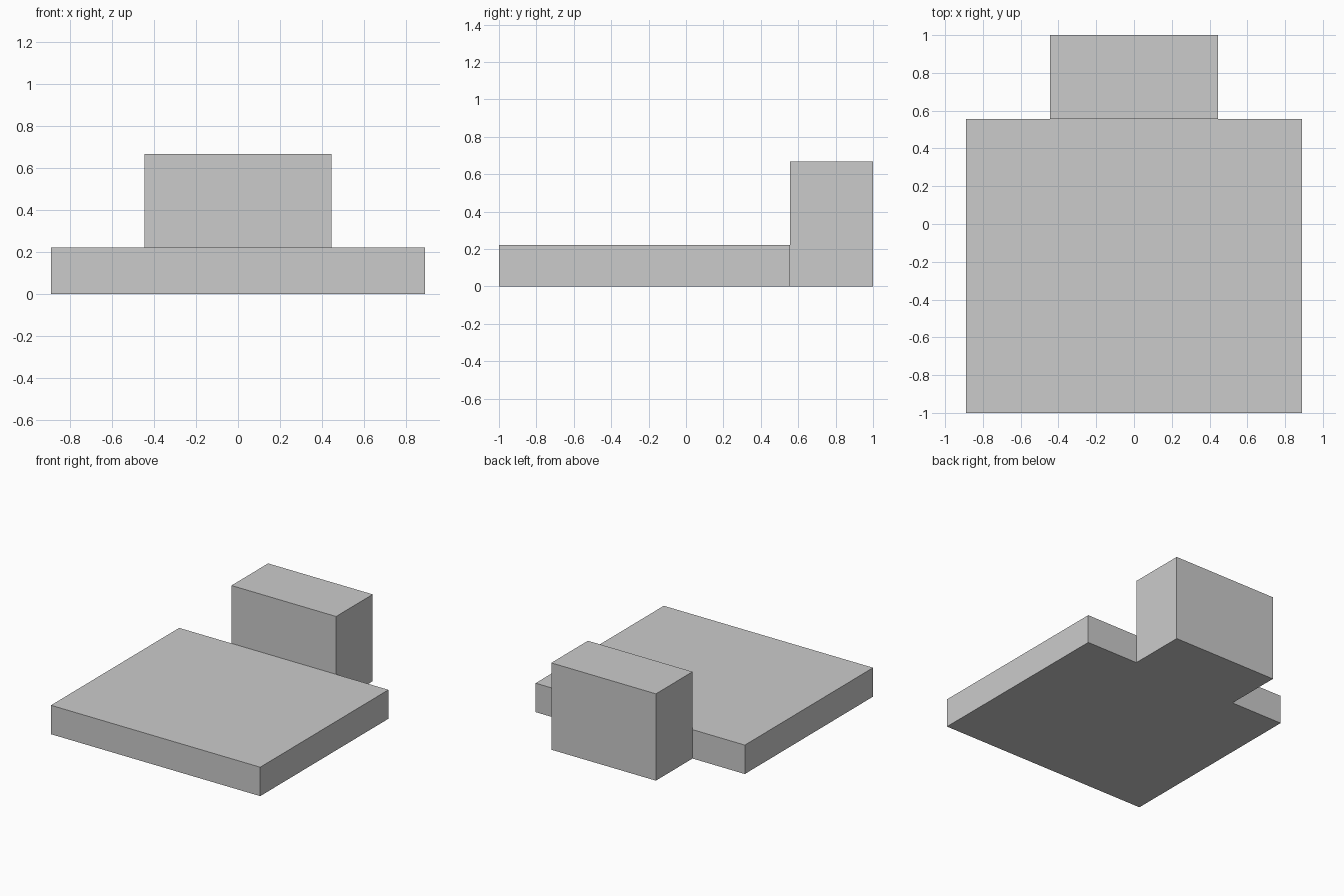
import bpy
import bmesh
from mathutils import Matrix, Vector

if "Cube" in bpy.data.objects:
    bpy.data.objects.remove(bpy.data.objects["Cube"])

U = 2 / 9  # module: the model is 9 units long


def box(name, low, high, levels=1):
    """Flat-sided box between two corners, cut into equal height bands."""
    low, high = Vector(low) * U, Vector(high) * U
    size = high - low
    bm = bmesh.new()
    bmesh.ops.create_cube(
        bm, size=1,
        matrix=Matrix.Translation((low + high) / 2) @ Matrix.Diagonal((*size, 1)))
    for i in range(1, levels):
        bmesh.ops.bisect_plane(
            bm, geom=bm.verts[:] + bm.edges[:] + bm.faces[:],
            plane_co=(0, 0, low.z + size.z * i / levels), plane_no=(0, 0, 1))
    mesh = bpy.data.meshes.new(name)
    bm.to_mesh(mesh)
    bm.free()
    obj = bpy.data.objects.new(name, mesh)
    bpy.context.collection.objects.link(obj)
    return obj


# Wide flat slab at the front
box("base_slab", (-4, -4.5, 0), (4, 2.5, 1))

# Taller block against the back edge, in three bands
box("rear_block", (-2, 2.5, 0), (2, 4.5, 3), levels=3)
